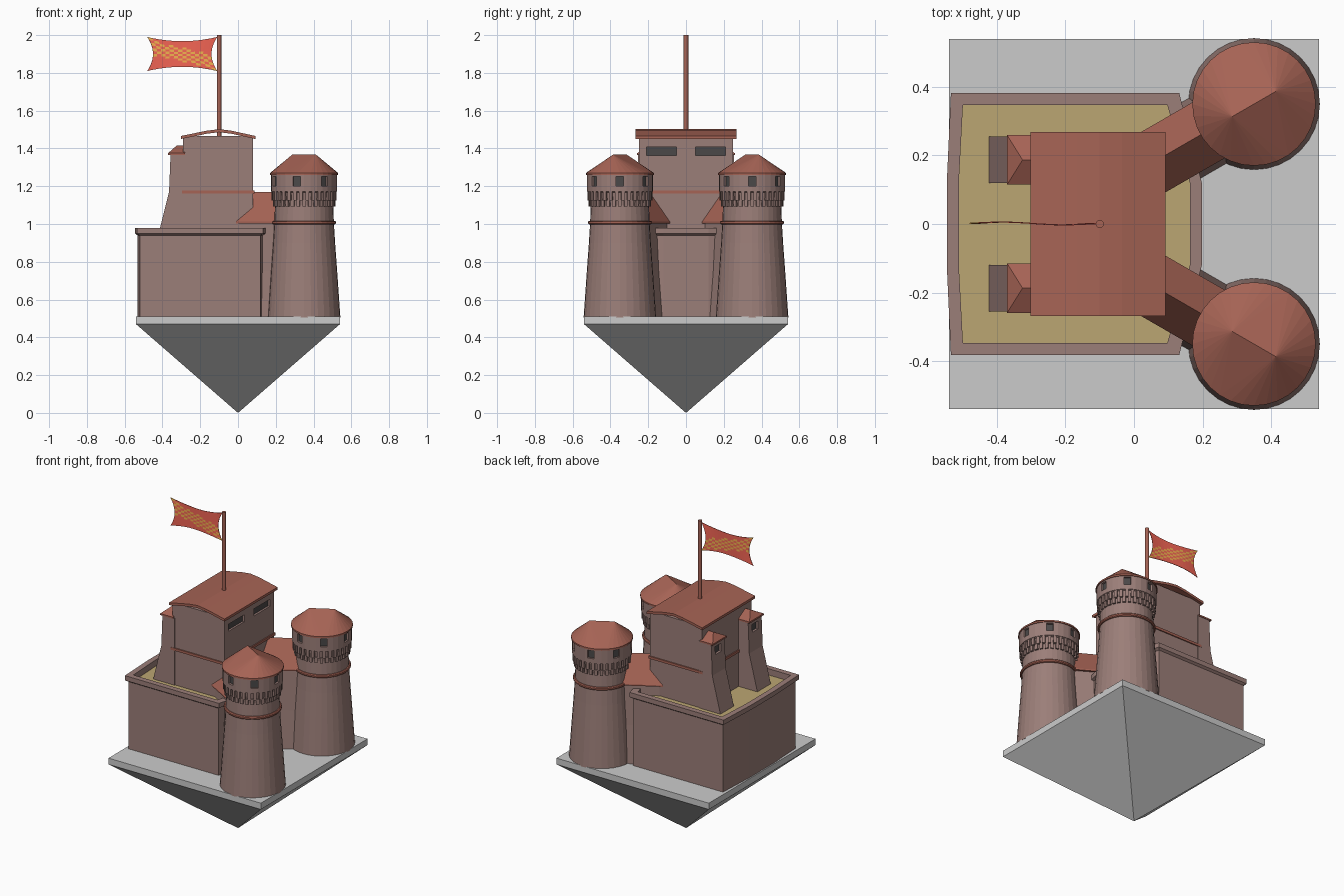
import bpy, bmesh
from math import sin, cos, pi, radians
from mathutils import Matrix, Vector

if "Cube" in bpy.data.objects:
    bpy.data.objects.remove(bpy.data.objects["Cube"])


def material(name, r, g, b):
    m = bpy.data.materials.new(name)
    m.diffuse_color = (r, g, b, 1)
    m.use_nodes = True
    m.node_tree.nodes["Principled BSDF"].inputs["Base Color"].default_value = m.diffuse_color
    return m


STONE = material("stone", .33, .21, .19)
TILE = material("roof_tile", .38, .125, .09)
SAND = material("courtyard_sand", .5, .38, .17)
DARK = material("window_dark", .07, .065, .065)
RED = material("flag_red", .9, .13, .09)
GOLD = material("flag_gold", .9, .45, .08)


def finish(name, bm, *mats):
    bmesh.ops.recalc_face_normals(bm, faces=bm.faces)
    me = bpy.data.meshes.new(name)
    bm.to_mesh(me)
    bm.free()
    for m in mats:
        if m:
            me.materials.append(m)
    ob = bpy.data.objects.new(name, me)
    bpy.context.collection.objects.link(ob)
    return ob


def loft(name, rings, mat, closed=False):
    """Skin equal-length loops; cap the ends, or join last to first."""
    bm = bmesh.new()
    loops = [[bm.verts.new(p) for p in r] for r in rings]
    n = len(loops[0])
    for a, b in zip(loops, loops[1:] + (loops[:1] if closed else [])):
        for i in range(n):
            bm.faces.new((a[i], a[(i + 1) % n], b[(i + 1) % n], b[i]))
    if not closed:
        bm.faces.new(loops[0])
        bm.faces.new(loops[-1])
    return finish(name, bm, mat)


def at(pts, z):
    return [(x, y, z) for x, y in pts]


def rect(x0, x1, y0, y1):
    return [(x0, y0), (x1, y0), (x1, y1), (x0, y1)]


def prism(name, pts, z0, z1, mat):
    return loft(name, [at(pts, z0), at(pts, z1)], mat)


def circle(cx, cy, r, n=32):
    return [(cx + r * cos(2 * pi * i / n), cy + r * sin(2 * pi * i / n)) for i in range(n)]


def lathe(name, cx, cy, profile, mat, n=32):
    return loft(name, [at(circle(cx, cy, r, n), z) for r, z in profile], mat)


def boxes(name, items, mat):
    """items: (centre, heading angle, size) with size along heading, across, up."""
    bm = bmesh.new()
    for c, a, size in items:
        bmesh.ops.create_cube(bm, size=1, matrix=Matrix.Translation(c)
                              @ Matrix.Rotation(a, 4, 'Z') @ Matrix.Diagonal((*size, 1)))
    return finish(name, bm, mat)


def cut_windows(target, name, items):
    """items: (point on wall, outward angle, width, height); recess plus dark pane."""
    depth = .02
    cutter = boxes("cutter", [(c, a, (depth * 2, w, h)) for c, a, w, h in items], None)
    mod = target.modifiers.new("windows", 'BOOLEAN')
    mod.object, mod.operation, mod.solver = cutter, 'DIFFERENCE', 'EXACT'
    bpy.context.view_layer.objects.active = target
    bpy.ops.object.modifier_apply(modifier=mod.name)
    bpy.data.objects.remove(cutter)
    boxes(name, [(Vector(c) - Vector((cos(a), sin(a), 0)) * (depth - .003), a, (.008, w, h))
                 for c, a, w, h in items], DARK)


# Floating base: slab over an inverted pyramid
prism("base_slab", rect(-.54, .54, -.54, .54), .47, .51, None)
bm = bmesh.new()
tip = bm.verts.new((0, 0, 0))
top = [bm.verts.new(p) for p in at(rect(-.54, .54, -.54, .54), .47)]
bm.faces.new(top)
for i in range(4):
    bm.faces.new((tip, top[i], top[(i + 1) % 4]))
finish("base_pyramid", bm)


# Lower fort with bowed ends, overhanging parapet and sandy courtyard
def outline(d):
    half = [(.198 - d, .12), (.132 - d, .382 - d), (-.534 + d, .382 - d), (-.546 + d, .12)]
    return half + [(x, -y) for x, y in reversed(half)]


prism("fort_wall", outline(.014), .505, .935, STONE)
loft("fort_parapet", [at(outline(.014), .92), at(outline(.014), .94), at(outline(0), .95),
                      at(outline(0), .98), at(outline(.035), .98), at(outline(.035), .92)],
     STONE, closed=True)
prism("courtyard_floor", outline(.03), .93, .94, SAND)

# Keep with belt, slot windows and shallow roof
keep = prism("keep", rect(-.29, .08, -.25, .25), .93, 1.465, STONE)
cut_windows(keep, "keep_windows", [((.08, y, 1.385), 0, .16, .045) for y in (-.13, .13)])
prism("keep_belt", rect(-.297, .087, -.257, .257), 1.162, 1.178, TILE)
roof = [(-.302, 1.45), (-.165, 1.478), (-.1, 1.486), (-.035, 1.478), (.092, 1.45)]
section = roof + [(x, z + .016) for x, z in reversed(roof)]
loft("keep_roof", [[(x, y, z) for x, z in section] for y in (-.268, .268)], TILE)

# Flagpole and wavy flag with a slanting checked band
lathe("flagpole", -.1, 0, [(.012, 1.46), (.012, 2.0)], TILE, 12)
bm = bmesh.new()
NU, NV = 14, 12
grid = []
for i in range(NU + 1):
    u = 2 * i / NU - 1
    col = []
    for j in range(NV + 1):
        v = 2 * j / NV - 1
        x = -.295 - u * (.155 + .03 * v * v)
        z = 1.9 + v * (.068 + .022 * u * u)
        col.append(bm.verts.new((x, .004 * sin(3 * u), z)))
    grid.append(col)
for i in range(NU):
    for j in range(NV):
        f = bm.faces.new((grid[i][j], grid[i + 1][j], grid[i + 1][j + 1], grid[i][j + 1]))
        band = abs(j - (2.5 + 6 * i / NU)) < 3.2
        f.material_index = int(band and (i + j) % 2 == 0)
flag = finish("flag", bm, RED, GOLD)
flag.modifiers.new("thickness", 'SOLIDIFY').thickness = .003

for s, side in ((-1, "front"), (1, "back")):
    # Buttress turret on the rear of the keep
    y0, y1 = s * .187 - .068, s * .187 + .068
    turret = loft(f"turret_{side}", [at(rect(x, -.27, y0, y1), z) for x, z in
                  ((-.425, .93), (-.365, 1.17), (-.357, 1.37))], STONE)
    cut_windows(turret, f"turret_window_{side}", [((-.358, s * .187, 1.315), pi, .06, .05)])
    bm = bmesh.new()
    pts = at(rect(-.37, -.28, y0 - .004, y1 + .004), 1.365)
    pts += at(rect(-.37, -.28, y0 - .004, y1 + .004), 1.375)
    pts += [(-.325, s * .187, 1.415), (-.28, s * .187, 1.415)]
    bmesh.ops.convex_hull(bm, input=[bm.verts.new(p) for p in pts])
    finish(f"turret_roof_{side}", bm, TILE)

    # Round tower with belt and overhanging drum
    cx, cy = .35, s * .35
    lathe(f"tower_{side}", cx, cy, [(.192, .505), (.184, .62), (.175, .75), (.164, .9),
                                    (.158, 1.0), (.154, 1.1), (.164, 1.17)], STONE)
    lathe(f"tower_belt_{side}", cx, cy, [(.164, .998), (.169, 1.003), (.169, 1.012),
                                         (.164, 1.017)], TILE)
    drum = lathe(f"tower_drum_{side}", cx, cy, [(.158, 1.165), (.175, 1.172), (.175, 1.265)], STONE)
    spots = [2 * pi * k / 7 for k in range(7)]
    cut_windows(drum, f"tower_windows_{side}",
                [((cx + .174 * cos(a), cy + .174 * sin(a), 1.227), a, .04, .05) for a in spots])

    # Staggered corbels under the drum
    corbels = []
    for row, (r, z, h) in enumerate(((.156, 1.11, .035), (.163, 1.15, .05))):
        for k in range(32):
            a = 2 * pi * (k + row / 2) / 32
            corbels.append(((cx + r * cos(a), cy + r * sin(a), z), a, (.018, .018, h)))
    boxes(f"tower_corbels_{side}", corbels, STONE)

    # Tower roof: round eaves rising to a short ridge aimed at the keep
    u = Vector((cos(radians(30)), s * sin(radians(30)), 0))
    w = Vector((-u.y, u.x, 0))
    c = Vector((cx, cy, 0))
    bm = bmesh.new()
    pts = at(circle(cx, cy, .18), 1.26) + at(circle(cx, cy, .18), 1.27)
    pts += [c + u * t + Vector((0, 0, 1.367)) for t in (-.073, .073)]
    bmesh.ops.convex_hull(bm, input=[bm.verts.new(p) for p in pts])
    finish(f"tower_roof_{side}", bm, TILE)

    # Gabled link between tower and keep
    def link(name, profile, mat, t0, t1):
        loft(name, [[c - u * t + w * h + Vector((0, 0, z)) for h, z in profile]
                    for t in (t0, t1)], mat)

    link(f"link_wall_{side}", [(-.11, .505), (.11, .505), (.092, .75), (.08, 1.01),
                               (-.08, 1.01), (-.092, .75)], STONE, .06, .39)
    link(f"link_roof_{side}", [(-.094, 1.003), (.094, 1.003), (.094, 1.012), (0, 1.17),
                               (-.094, 1.012)], TILE, .06, .4)
